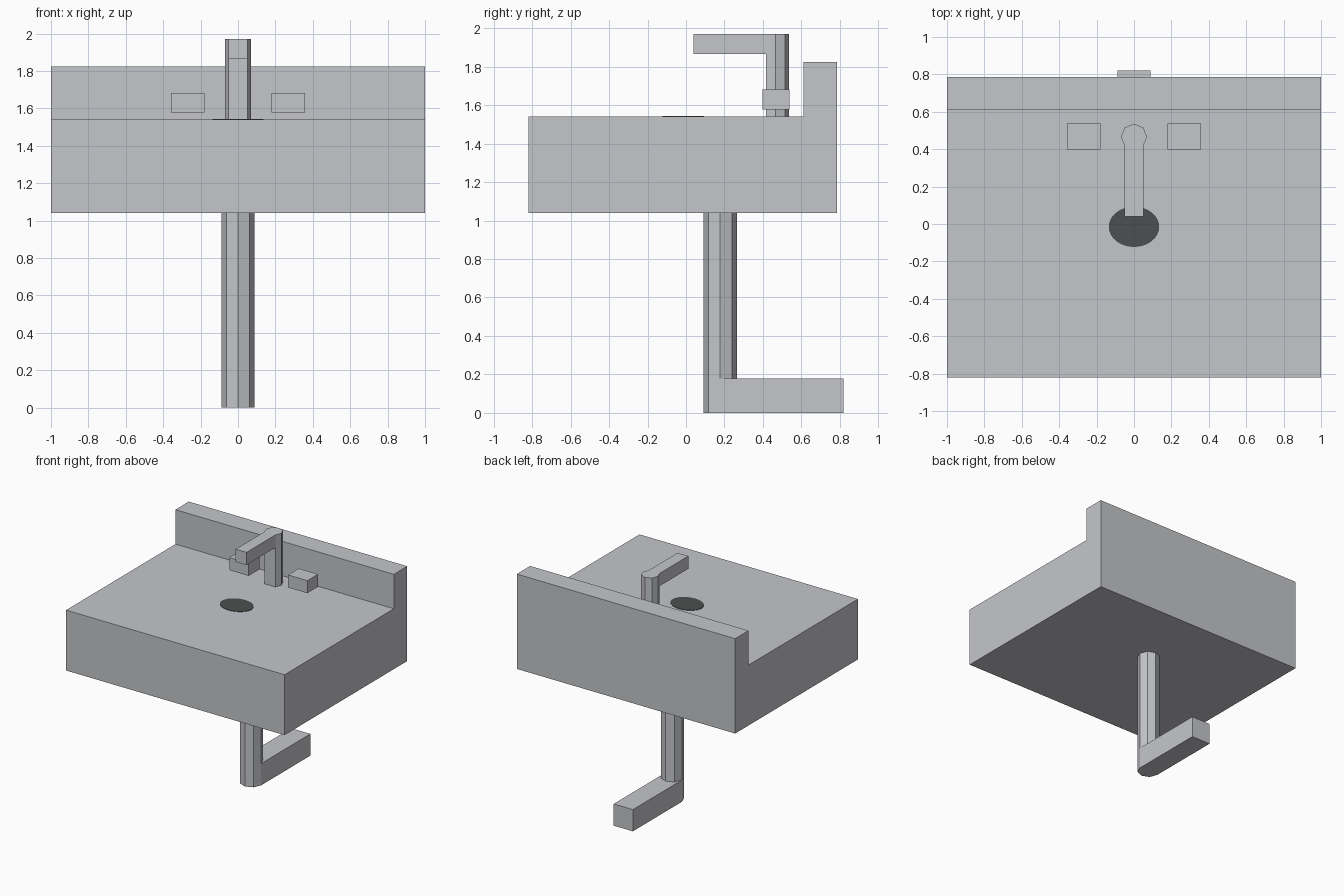
import bpy, bmesh, math

if "Cube" in bpy.data.objects:
    bpy.data.objects.remove(bpy.data.objects["Cube"])


def material(name, color):
    m = bpy.data.materials.new(name)
    m.diffuse_color = (*color, 1)
    m.use_nodes = True
    m.node_tree.nodes["Principled BSDF"].inputs["Base Color"].default_value = m.diffuse_color
    return m


porcelain = material("pale_grey", (0.56, 0.565, 0.59))
dark = material("dark_grey", (0.075, 0.078, 0.08))


def prism(name, points, lo, hi, axis="z", mat=porcelain):
    """Extrude a closed outline along z (points are x, y) or x (points are y, z)."""
    place = (lambda p, h: (p[0], p[1], h)) if axis == "z" else (lambda p, h: (h, p[0], p[1]))
    bm = bmesh.new()
    a = [bm.verts.new(place(p, lo)) for p in points]
    b = [bm.verts.new(place(p, hi)) for p in points]
    n = len(points)
    bm.faces.new(a[::-1])
    bm.faces.new(b)
    for i in range(n):
        j = (i + 1) % n
        bm.faces.new((a[i], a[j], b[j], b[i]))
    bmesh.ops.recalc_face_normals(bm, faces=bm.faces)
    me = bpy.data.meshes.new(name)
    bm.to_mesh(me)
    bm.free()
    me.materials.append(mat)
    ob = bpy.data.objects.new(name, me)
    bpy.context.collection.objects.link(ob)
    return ob


def ring(cy, rx, ry, n):
    return [(rx * math.cos(math.tau * i / n), cy + ry * math.sin(math.tau * i / n))
            for i in range(n)]


def rect(x0, x1, y0, y1):
    return [(x0, y0), (x1, y0), (x1, y1), (x0, y1)]


# Basin block with raised splashback, one L-shaped side profile
prism("basin", [(-0.82, 1.04), (0.785, 1.04), (0.785, 1.825), (0.61, 1.825),
                (0.61, 1.54), (-0.82, 1.54)], -1, 1, "x")

# Drain hole, a thin dark plate
prism("drain", ring(-0.015, 0.135, 0.108, 32), 1.537, 1.543, mat=dark)

# Tap column: octagon with its front corner flattened
column = [p for i, p in enumerate(ring(0.466, 0.07, 0.07, 8)) if i != 6]
prism("tap_column", column, 1.54, 1.865)

# Tap head: the same outline drawn forward into the spout
front = min(p[1] for p in column)
head = []
for x, y in column:
    tip = (x, 0.04)
    if abs(y - front) < 1e-6:
        head += [(x, y), tip] if x < 0 else [tip, (x, y)]
    else:
        head.append((x, y))
prism("tap_spout", head, 1.865, 1.97)

# Tap handles on both sides
for side, s in (("left", -1), ("right", 1)):
    prism(side + "_handle", rect(*sorted((s * 0.18, s * 0.357)), 0.397, 0.537), 1.578, 1.682)

# Waste pipe and its horizontal arm towards the wall
prism("waste_pipe", ring(0.178, 0.088, 0.088, 8), 0.18, 1.04)
bend = [p for p in ring(0.178, 0.088, 0.088, 8) if p[1] < 0.179]
bend.sort()
prism("waste_arm", bend + [(0.088, 0.82), (-0.088, 0.82)], 0, 0.18)
